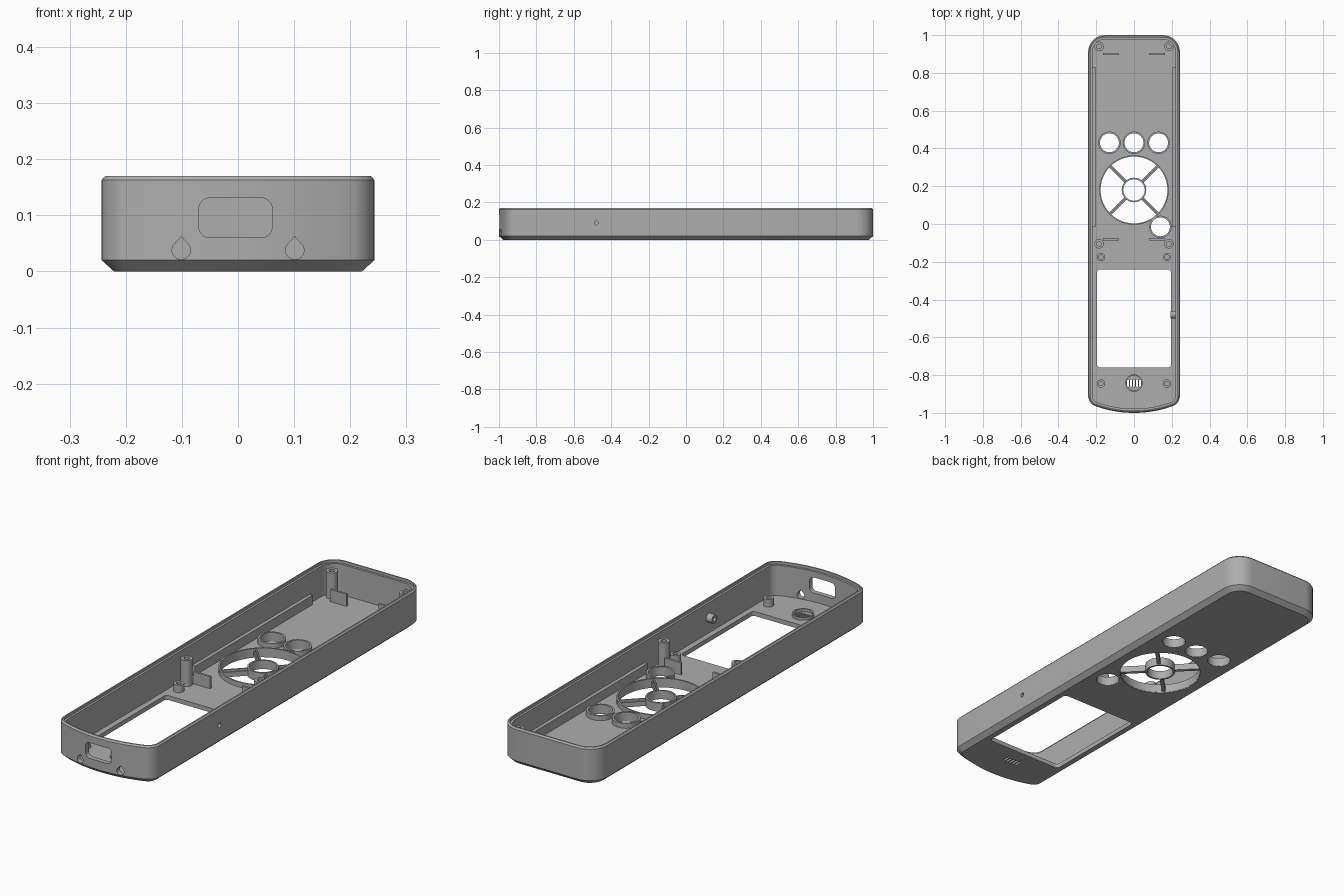
import bpy, bmesh, math
from mathutils import Matrix, Vector

cube = bpy.data.objects.get("Cube")
if cube:
    bpy.data.objects.remove(cube, do_unlink=True)

grey = bpy.data.materials.new("plastic grey")
grey.use_nodes = True
grey.diffuse_color = (0.42, 0.42, 0.42, 1)
grey.node_tree.nodes["Principled BSDF"].inputs["Base Color"].default_value = (0.42, 0.42, 0.42, 1)

FLOOR, HALF = 0.02, 0.243
SINK = FLOOR - 0.005


def make(name, bm):
    bmesh.ops.recalc_face_normals(bm, faces=bm.faces)
    mesh = bpy.data.meshes.new(name)
    bm.to_mesh(mesh)
    bm.free()
    mesh.materials.append(grey)
    ob = bpy.data.objects.new(name, mesh)
    bpy.context.collection.objects.link(ob)
    return ob


def loft(bm, loops, closed=False):
    """Bridge equal-length point loops; cap the ends unless closed."""
    rings = [[bm.verts.new(p) for p in loop] for loop in loops]
    n = len(rings[0])
    for k in range(len(rings) if closed else len(rings) - 1):
        a, b = rings[k], rings[(k + 1) % len(rings)]
        for i in range(n):
            j = (i + 1) % n
            bm.faces.new((a[i], a[j], b[j], b[i]))
    if not closed:
        bm.faces.new(rings[0])
        bm.faces.new(rings[-1])


def arc(cx, cy, r, start, end, steps):
    angles = [math.radians(start + (end - start) * i / steps) for i in range(steps + 1)]
    return [(cx + r * math.cos(a), cy + r * math.sin(a)) for a in angles]


def circle(cx, cy, r, n=48):
    return arc(cx, cy, r, 0, 360, n)[:-1]


def rounded(x0, x1, y0, y1, r):
    corners = [(x1 - r, y1 - r), (x0 + r, y1 - r), (x0 + r, y0 + r), (x1 - r, y0 + r)]
    return [p for k, (x, y) in enumerate(corners) for p in arc(x, y, r, 90 * k, 90 * k + 90, 6)]


def prism(bm, pts, lo, hi, axis="z"):
    place = {"z": lambda u, v, w: (u, v, w), "y": lambda u, v, w: (u, w, v),
             "x": lambda u, v, w: (w, u, v)}[axis]
    loft(bm, [[place(u, v, w) for u, v in pts] for w in (lo, hi)])


def tube(bm, cx, cy, outer, inner, z0, z1):
    loft(bm, [[(x, y, z) for x, y in circle(cx, cy, r)]
              for r, z in ((outer, z0), (outer, z1), (inner, z1), (inner, z0))], True)


def box(bm, x0, x1, y0, y1, z0, z1):
    prism(bm, [(x0, y0), (x1, y0), (x1, y1), (x0, y1)], z0, z1)


# Body outline: round back corners, bowed front end
def outline(inset, z):
    back_r, front_r, bow = 0.09, 0.06, 0.6
    fx = HALF - front_r
    drop = math.sqrt((bow - front_r) ** 2 - fx ** 2)
    t = math.degrees(math.atan2(drop, fx))
    bx, by, fy = HALF - back_r, 1 - back_r, bow - 1 - drop
    pts = arc(bx, by, back_r - inset, 0, 90, 10)
    pts += arc(-bx, by, back_r - inset, 90, 180, 10)
    pts += arc(-fx, fy, front_r - inset, 180, 360 - 180 + t, 8)
    pts += arc(0, bow - 1, bow - inset, 180 + t, 360 - t, 16)[1:-1]
    pts += arc(fx, fy, front_r - inset, 360 - t, 360, 8)
    return [(x, y, z) for x, y in pts]


# Open tray with chamfered foot and a stepped rim
bm = bmesh.new()
loft(bm, [outline(i, z) for i, z in (
    (0.022, 0), (0, 0.02), (0, 0.163), (0.006, 0.17), (0.012, 0.17),
    (0.012, 0.158), (0.022, 0.158), (0.022, FLOOR))])
shell = make("shell", bm)

# Openings through floor and walls
buttons = [(-0.13, 0.43), (0, 0.43), (0.13, 0.43), (0.14, -0.015)]
pad = (0, 0.18)
bm = bmesh.new()
for x, y in buttons:
    prism(bm, circle(x, y, 0.051), -0.1, 0.1)
prism(bm, circle(*pad, 0.178, 96), -0.1, 0.1)
prism(bm, rounded(-0.195, 0.195, -0.76, -0.24, 0.015), -0.1, 0.1)
for k in range(-2, 3):
    x = k * 0.016
    prism(bm, rounded(x - 0.005, x + 0.005, -0.862, -0.822, 0.003), -0.1, 0.1)
prism(bm, rounded(-0.07, 0.061, 0.06, 0.131, 0.02), -1.1, -0.9, "y")
for x in (-0.101, 0.101):
    prism(bm, arc(x, 0.038, 0.0165, 150, 390, 24) + [(x, 0.062)], -1.1, -0.88, "y")
prism(bm, circle(-0.48, 0.09, 0.01, 24), 0.2, 0.3, "x")
cutter = make("opening_cutter", bm)
cutter.hide_render = True
mod = shell.modifiers.new("openings", "BOOLEAN")
mod.operation, mod.solver, mod.object = "DIFFERENCE", "EXACT", cutter
bpy.context.view_layer.objects.active = shell
shell.select_set(True)
bpy.ops.object.modifier_apply(modifier=mod.name)
bpy.data.objects.remove(cutter, do_unlink=True)

# Raised collars around the button holes
bm = bmesh.new()
for x, y in buttons:
    tube(bm, x, y, 0.059, 0.05, 0.001, 0.042)
make("button_collars", bm)

# Direction pad: outer collar, hub and four diagonal spokes
bm = bmesh.new()
tube(bm, *pad, 0.184, 0.177, 0.003, 0.042)
tube(bm, *pad, 0.065, 0.057, 0.003, 0.042)
make("pad_rings", bm)
bm = bmesh.new()
for k in range(4):
    arm = bmesh.new()
    box(arm, 0.062, 0.179, -0.008, 0.008, 0.008, 0.03)
    box(arm, 0.062, 0.179, -0.003, 0.003, 0.029, 0.04)
    turn = Matrix.Translation(Vector((*pad, 0))) @ Matrix.Rotation(math.radians(45 + 90 * k), 4, "Z")
    bmesh.ops.transform(arm, matrix=turn, verts=arm.verts)
    part = bpy.data.meshes.new("spoke_part")
    arm.to_mesh(part)
    arm.free()
    bm.from_mesh(part)
    bpy.data.meshes.remove(part)
make("pad_spokes", bm)

# Screw posts, mirrored left and right
for name, x, ys, outer, inner, top in (
        ("tall_posts", 0.185, (0.94, -0.105), 0.025, 0.012, 0.138),
        ("short_posts", 0.175, (-0.175, -0.845), 0.022, 0.011, 0.055)):
    bm = bmesh.new()
    for side in (-1, 1):
        for y in ys:
            tube(bm, side * x, y, outer, inner, SINK, top)
    make(name, bm)

# Upright locating plates and long side rails
plates, rails = bmesh.new(), bmesh.new()
for side in (-1, 1):
    for y in (0.9, -0.082):
        x0, x1 = sorted((side * 0.08, side * 0.163))
        box(plates, x0, x1, y - 0.005, y + 0.005, SINK, 0.075)
    x0, x1 = sorted((side * 0.205, side * 0.225))
    box(rails, x0, x1, -0.015, 0.83, SINK, 0.062)
make("locating_plates", plates)
make("side_rails", rails)

# Microphone collar and side pin-hole boss
bm = bmesh.new()
tube(bm, 0, -0.842, 0.046, 0.039, SINK, 0.032)
make("microphone_collar", bm)
bm = bmesh.new()
loft(bm, [[(x, y, z) for y, z in circle(-0.48, 0.09, r, 24)]
          for r, x in ((0.02, 0.223), (0.02, 0.192), (0.01, 0.192), (0.01, 0.223))], True)
make("pinhole_boss", bm)

# Smooth curved walls, keep edges crisp
bpy.ops.object.select_all(action="DESELECT")
for ob in bpy.context.collection.objects:
    if ob.type == "MESH" and ob.data.materials and ob.data.materials[0] == grey:
        ob.select_set(True)
        bpy.context.view_layer.objects.active = ob
bpy.ops.object.shade_smooth_by_angle(angle=math.radians(25))
